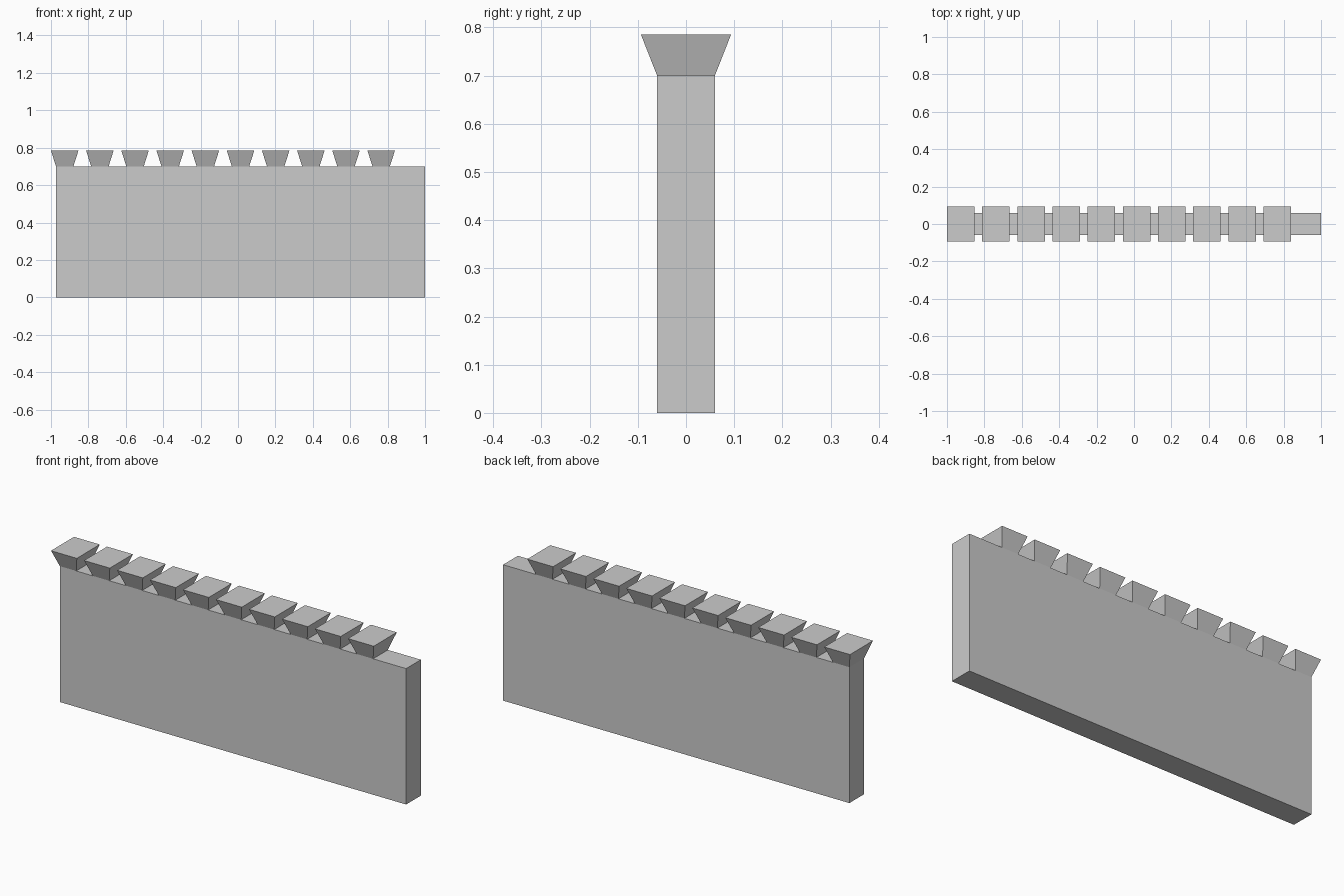
import bpy, bmesh

if "Cube" in bpy.data.objects:
    bpy.data.objects.remove(bpy.data.objects["Cube"])


def tapered_block(name, x, z0, z1, bottom, top):
    """Box centred on (x, 0), with separate bottom and top (x, y) sizes."""
    bm = bmesh.new()
    bmesh.ops.create_cube(bm, size=1)
    for v in bm.verts:
        size = top if v.co.z > 0 else bottom
        v.co = (v.co.x * size[0], v.co.y * size[1], z1 if v.co.z > 0 else z0)
    mesh = bpy.data.meshes.new(name)
    bm.to_mesh(mesh)
    bm.free()
    obj = bpy.data.objects.new(name, mesh)
    obj.location.x = x
    bpy.context.collection.objects.link(obj)
    return obj


# Wall slab
WALL_LEFT, WALL_RIGHT, WALL_TOP = -0.973, 1.0, 0.70
wall_size = (WALL_RIGHT - WALL_LEFT, 0.12)
tapered_block("wall", (WALL_LEFT + WALL_RIGHT) / 2, 0, WALL_TOP, wall_size, wall_size)

# Row of flared merlons, starting flush with the left end of the wall
for i in range(10):
    tapered_block(f"merlon_{i + 1}", -0.9265 + i * 0.188, WALL_TOP, 0.785,
                  (0.093, 0.12), (0.147, 0.187))
